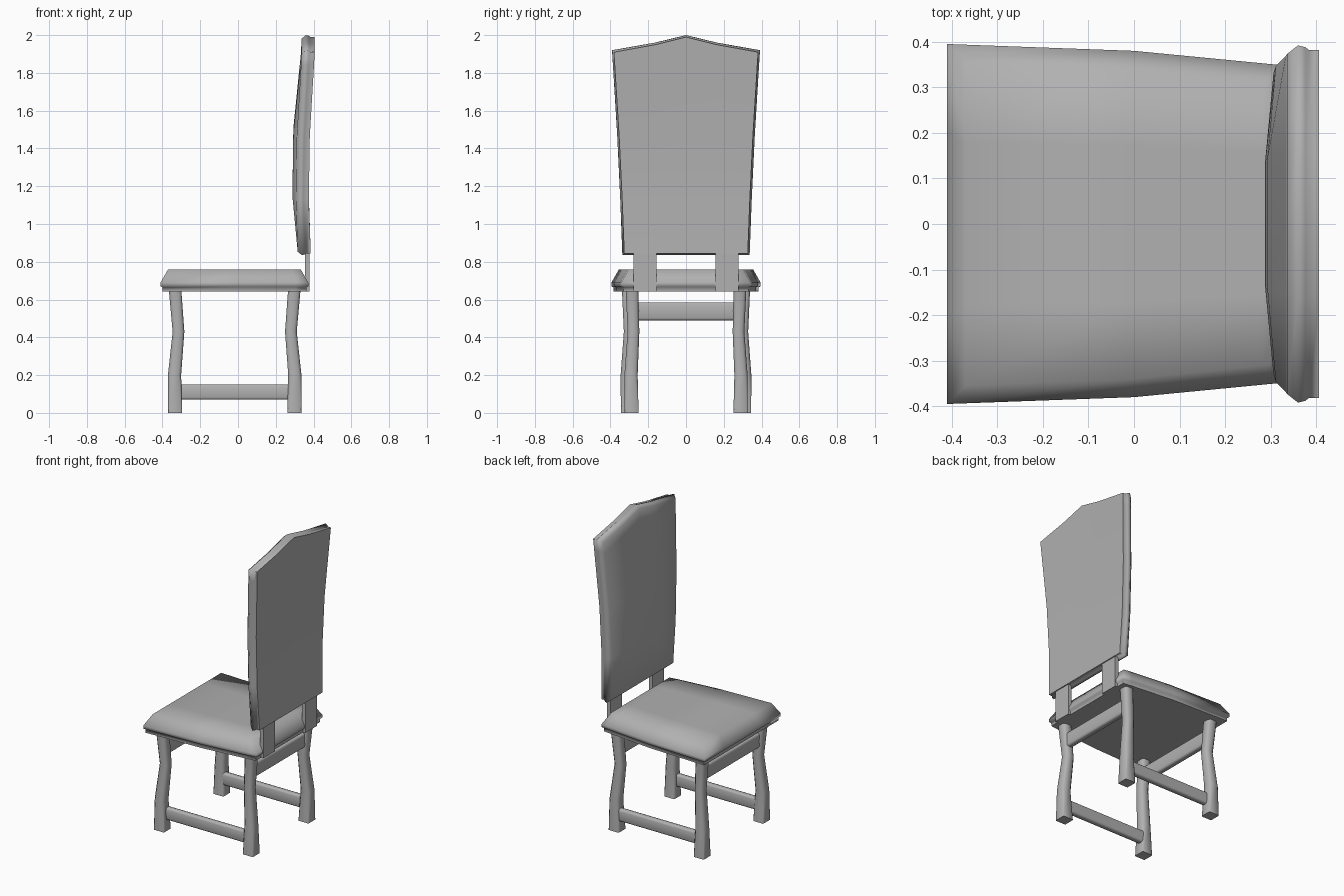
import bpy, bmesh, math

if "Cube" in bpy.data.objects:
    bpy.data.objects.remove(bpy.data.objects["Cube"])

GREY = bpy.data.materials.new("dark_grey")
GREY.diffuse_color = (0.44, 0.44, 0.44, 1)
GREY.use_nodes = True
GREY.node_tree.nodes["Principled BSDF"].inputs["Base Color"].default_value = GREY.diffuse_color


def make(name, bm, angle=35):
    bmesh.ops.recalc_face_normals(bm, faces=bm.faces)
    me = bpy.data.meshes.new(name)
    bm.to_mesh(me)
    bm.free()
    me.materials.append(GREY)
    ob = bpy.data.objects.new(name, me)
    bpy.context.collection.objects.link(ob)
    bpy.ops.object.select_all(action='DESELECT')
    ob.select_set(True)
    bpy.context.view_layer.objects.active = ob
    bpy.ops.object.shade_smooth_by_angle(angle=math.radians(angle))
    return ob


def padded(name, nu, nv, layers, pos, angle):
    """Stack of matching outlines, with a full grid closing each end."""
    bm = bmesh.new()
    ring = ([(i, 0) for i in range(nu)] + [(nu - 1, j) for j in range(1, nv)]
            + [(i, nv - 1) for i in range(nu - 2, -1, -1)]
            + [(0, j) for j in range(nv - 2, 0, -1)])
    prev = None
    for k, layer in enumerate(layers):
        cap = k in (0, len(layers) - 1)
        keys = [(i, j) for i in range(nu) for j in range(nv)] if cap else ring
        cur = {q: bm.verts.new(pos(q[0], q[1], layer, k == len(layers) - 1)) for q in keys}
        if cap:
            for i in range(nu - 1):
                for j in range(nv - 1):
                    bm.faces.new([cur[i, j], cur[i + 1, j], cur[i + 1, j + 1], cur[i, j + 1]])
        if prev:
            for a, b in zip(ring, ring[1:] + ring[:1]):
                bm.faces.new([prev[a], prev[b], cur[b], cur[a]])
        prev = cur
    return make(name, bm, angle)


def loft(name, sections, angle=50):
    """Chamfered square post through (x, y, z, half width, chamfer)."""
    bm = bmesh.new()
    prev = None
    for x, y, z, h, c in sections:
        pts = [(h, -h + c), (h, h - c), (h - c, h), (-h + c, h),
               (-h, h - c), (-h, -h + c), (-h + c, -h), (h - c, -h)]
        cur = [bm.verts.new((x + a, y + b, z)) for a, b in pts]
        if prev:
            for i in range(8):
                j = (i + 1) % 8
                bm.faces.new([prev[i], prev[j], cur[j], cur[i]])
        else:
            bm.faces.new(cur)
        prev = cur
    bm.faces.new(prev)
    return make(name, bm, angle)


def bar(name, lo, hi, bevel=0.0):
    bm = bmesh.new()
    bmesh.ops.create_cube(bm, size=1)
    for v in bm.verts:
        v.co = [(a + b) / 2 + c * (b - a) for a, b, c in zip(lo, hi, v.co)]
    if bevel:
        n = max(range(3), key=lambda i: hi[i] - lo[i])
        es = [e for e in bm.edges if abs(e.verts[0].co[n] - e.verts[1].co[n]) > 0.2]
        bmesh.ops.bevel(bm, geom=es, offset=bevel, segments=2, affect='EDGES', profile=0.5)
    return make(name, bm, 50)


# Seat: tapered board with a softly padded top (layers are z, inset)
SX = [-0.41, 0.0, 0.31, 0.372]
SW = [0.395, 0.38, 0.35, 0.342]


def seat_pos(i, j, layer, last):
    z, inset = layer
    u = (-1, -0.5, 0, 0.5, 1)[j]
    x = SX[i] + (inset if i == 0 else -inset if i == 3 else -inset * 0.7 if i == 2 else 0)
    return (x, u * (SW[i] - inset), z)


padded("seat", 4, 5, [(0.642, 0.01), (0.665, 0.01), (0.67, 0.0), (0.69, 0.0), (0.76, 0.04)],
       seat_pos, 80)

# Backrest: board behind, domed pad in front (layers are x offset, inset)
BT = [0.0, 0.27, 0.58, 0.93, 1.0]
BW = [0.337, 0.348, 0.364, 0.387, 0.392]
BX = [0.385, 0.375, 0.38, 0.402, 0.406]
BU = [-1, -0.42, 0, 0.42, 1]
TOP = [1.92, 1.96, 2.0, 1.96, 1.92]


def back_pos(i, j, layer, last):
    dx, inset = layer
    lo, hi = 0.835 + inset, TOP[i] - inset
    x = BX[j] + dx
    if last and 0 < i < 4 and 0 < j < 3:
        x -= 0.018
    return (x, BU[i] * (BW[j] - inset), lo + (hi - lo) * BT[j])


padded("backrest", 5, 5, [(0, 0.01), (-0.022, 0.01), (-0.03, 0.004), (-0.046, 0.0), (-0.069, 0.018)],
       back_pos, 75)

# Legs, stretchers and back supports, repeated on both sides
for s, side in ((-1, "right"), (1, "left")):
    for name, cx, cy, d in (("front_leg", -0.333, 0.308, 1), ("back_leg", 0.298, 0.288, -1)):
        loft(f"{name}_{side}", [
            (cx, s * cy, 0.0, 0.037, 0.003),
            (cx - 0.003 * d, s * (cy + 0.003), 0.2, 0.035, 0.014),
            (cx + 0.018 * d, s * (cy - 0.010), 0.43, 0.031, 0.014),
            (cx, s * (cy - 0.002), 0.65, 0.033, 0.012)], 80)
    ya = s * 0.297
    bar(f"side_stretcher_{side}", (-0.31, ya - 0.02, 0.07), (0.28, ya + 0.02, 0.15), 0.012)
    yb = s * 0.217
    bar(f"back_support_{side}", (0.354, yb - 0.06, 0.642), (0.378, yb + 0.06, 0.85))

for name, x in (("front_stretcher", -0.322), ("back_stretcher", 0.288)):
    bar(name, (x - 0.02, -0.285, 0.49), (x + 0.02, 0.285, 0.585), 0.012)
